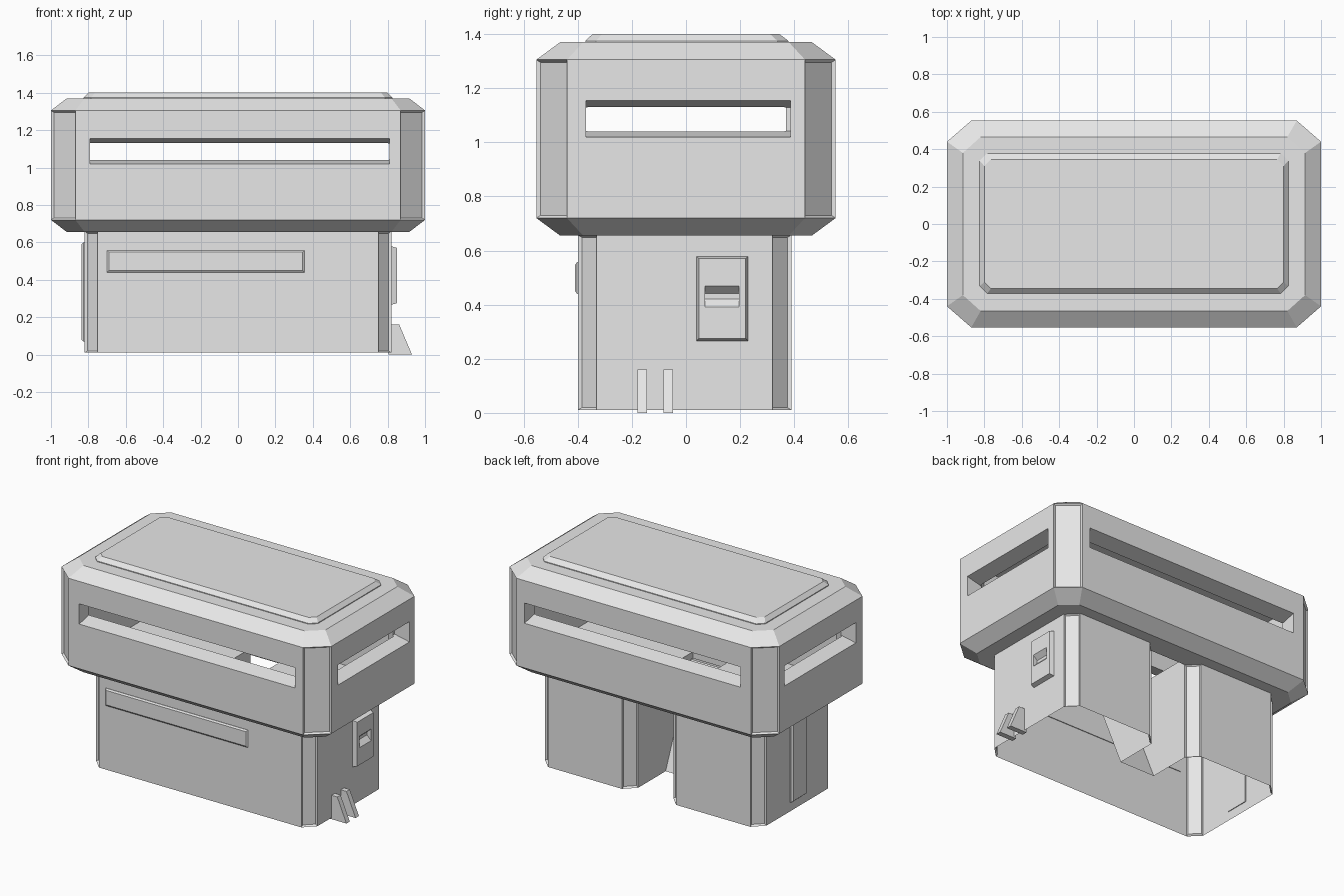
import bpy, bmesh

cube = bpy.data.objects.get("Cube")
if cube:
    bpy.data.objects.remove(cube, do_unlink=True)

grey = bpy.data.materials.new("light grey")
grey.use_nodes = True
grey.diffuse_color = (0.8, 0.8, 0.8, 1)
grey.node_tree.nodes["Principled BSDF"].inputs["Base Color"].default_value = (0.8, 0.8, 0.8, 1)


def octagon(hx, hy, cut_x, cut_y, z, cy=0):
    """Rectangle with cut corners, counter-clockwise."""
    ix, iy = hx - cut_x, hy - cut_y
    pts = [(-hx, -iy), (-ix, -hy), (ix, -hy), (hx, -iy),
           (hx, iy), (ix, hy), (-ix, hy), (-hx, iy)]
    return [(x, y + cy, z) for x, y in pts]


def loft(name, rings, caps=True, corner_inset=0):
    """Skin rings of points; optionally recess the upright corner faces."""
    bm = bmesh.new()
    loops = [[bm.verts.new(p) for p in r] for r in rings]
    n = len(loops[0])
    for a, b in zip(loops, loops[1:]):
        for i in range(n):
            j = (i + 1) % n
            bm.faces.new((a[i], a[j], b[j], b[i]))
    if caps:
        bm.faces.new(loops[0][::-1])
        bm.faces.new(loops[-1])
        bmesh.ops.recalc_face_normals(bm, faces=bm.faces[:])
    bm.normal_update()
    if corner_inset:
        corners = [f for f in bm.faces
                   if abs(f.normal.x) > 0.3 and abs(f.normal.y) > 0.3 and abs(f.normal.z) < 0.1]
        bmesh.ops.inset_individual(bm, faces=corners, thickness=corner_inset, depth=-0.012)
    mesh = bpy.data.meshes.new(name)
    bm.to_mesh(mesh)
    bm.free()
    obj = bpy.data.objects.new(name, mesh)
    bpy.context.collection.objects.link(obj)
    mesh.materials.append(grey)
    return obj


def place(axis, a, b, c):
    """Point with coordinate c on the axis; a, b are the others in order."""
    return (c, a, b) if axis == "x" else (a, c, b)


def prism(name, profile, axis, lo, hi):
    return loft(name, [[place(axis, a, b, c) for a, b in profile] for c in (lo, hi)])


def plate(name, axis, a0, a1, b0, b1, base, out, taper=0.01):
    """Thin wall plate with bevelled edges."""
    def ring(t, c):
        return [place(axis, a, b, c) for a, b in
                ((a0 + t, b0 + t), (a1 - t, b0 + t), (a1 - t, b1 - t), (a0 + t, b1 - t))]
    return loft(name, [ring(0, base), ring(0, base + (out - base) * 0.5), ring(taper, out)])


def cut(target, cutter):
    cutter.hide_render = True
    mod = target.modifiers.new("cut", "BOOLEAN")
    mod.operation = "DIFFERENCE"
    mod.solver = "EXACT"
    mod.object = cutter
    bpy.context.view_layer.objects.active = target
    bpy.ops.object.modifier_apply(modifier=mod.name)
    bpy.data.objects.remove(cutter, do_unlink=True)


# Upper cabin with bevelled top and bottom
cabin = loft("upper_cabin", [
    octagon(0.915, 0.465, 0.095, 0.085, 0.655),
    octagon(1.0, 0.553, 0.13, 0.113, 0.72),
    octagon(1.0, 0.553, 0.13, 0.113, 1.305),
    octagon(0.915, 0.465, 0.095, 0.085, 1.37)], corner_inset=0.014)

# Hollow room and floor hatch
cut(cabin, loft("room_cutter", [octagon(0.9, 0.45, 0.1, 0.09, z) for z in (0.7, 1.3)]))
hatch = [(-0.13, -0.26), (0.13, -0.26), (0.13, 0.32), (-0.13, 0.32)]
cut(cabin, loft("hatch_cutter", [[(x, y, z) for x, y in hatch] for z in (0.6, 0.76)]))

# Flared viewing slits on all four sides
for axis, inner, outer, lo, hi in (("x", 0.44, 0.563, -0.79, 0.81),
                                   ("y", 0.89, 1.01, -0.37, 0.387)):
    for s in (-1, 1):
        profile = [(s * inner, 1.042), (s * outer, 1.017), (s * outer, 1.157), (s * inner, 1.128)]
        cut(cabin, prism("slit_cutter", profile, axis, lo, hi))

# Raised roof panel
loft("roof_panel", [octagon(0.825, 0.375, 0.04, 0.04, 1.365, 0.003),
                    octagon(0.825, 0.375, 0.04, 0.04, 1.375, 0.003),
                    octagon(0.8, 0.345, 0.035, 0.035, 1.4)])


# Lower body: open underneath, with a rear entrance and sloping ramp wall
def base_ring(z, ramp_y):
    right = [(0.75, -0.4), (0.82, -0.33), (0.82, 0.32), (0.75, 0.39),
             (0.2, 0.39), (0.13, 0.32), (0.13, ramp_y)]
    return [(x, y, z) for x, y in right + [(-x, y) for x, y in reversed(right)]]


loft("lower_body", [base_ring(0.01, 0.03), base_ring(0.658, -0.24)],
     caps=False, corner_inset=0.014)

# Wall plates
plate("front_plate", "y", -0.7, 0.355, 0.44, 0.557, -0.395, -0.41)
plate("right_strip", "x", -0.09, 0.07, 0.07, 0.6, -0.815, -0.838)
panel = plate("control_panel", "x", 0.038, 0.23, 0.265, 0.58, 0.78, 0.85)

# V-shaped grip in the control panel
cut(panel, prism("grip_cutter", [(0.87, 0.37), (0.81, 0.432), (0.87, 0.487)], "y", 0.07, 0.195))

# Pair of wedge fins near the ground
for i, y in enumerate((-0.18, -0.083)):
    prism(f"wedge_fin_{i + 1}", [(0.805, 0), (0.93, 0), (0.862, 0.16), (0.805, 0.16)],
          "y", y, y + 0.035)
